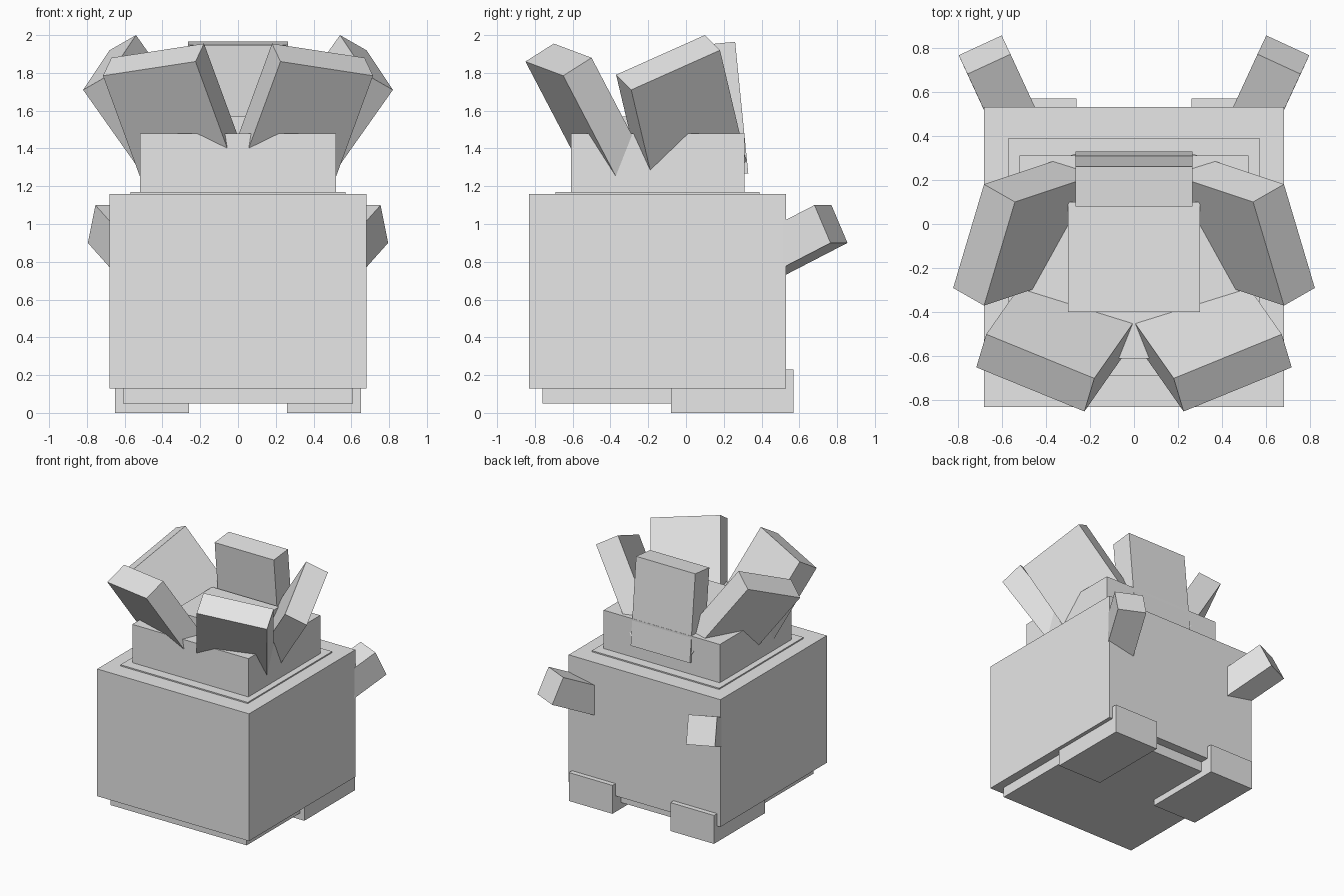
import bpy
import bmesh
from mathutils import Vector

cube = bpy.data.objects.get("Cube")
if cube:
    bpy.data.objects.remove(cube, do_unlink=True)

grey = bpy.data.materials.new("light_grey")
grey.use_nodes = True
grey.diffuse_color = (0.8, 0.8, 0.8, 1)
grey.node_tree.nodes["Principled BSDF"].inputs["Base Color"].default_value = (0.8, 0.8, 0.8, 1)


def slab(name, corner, width, thick, depth):
    """Box spanned by three edge vectors starting at one corner."""
    corner, width, thick, depth = (Vector(v) for v in (corner, width, thick, depth))
    bm = bmesh.new()
    bmesh.ops.create_cube(bm, size=1)
    for v in bm.verts:
        a, b, c = (k + 0.5 for k in v.co)
        v.co = corner + width * a + thick * b + depth * c
    bmesh.ops.recalc_face_normals(bm, faces=bm.faces)
    mesh = bpy.data.meshes.new(name)
    bm.to_mesh(mesh)
    bm.free()
    mesh.materials.append(grey)
    obj = bpy.data.objects.new(name, mesh)
    bpy.context.collection.objects.link(obj)
    return obj


def block(name, x, y, z):
    """Upright box from its ranges along each axis."""
    return slab(name, (x[0], y[0], z[0]), (x[1] - x[0], 0, 0),
                (0, y[1] - y[0], 0), (0, 0, z[1] - z[0]))


def tilted(name, corner, width, thick, length):
    """Box hanging at right angles from its exposed end face."""
    w, t = Vector(width), Vector(thick)
    return slab(name, corner, w, t, w.cross(t).normalized() * length)


# Body, base, rim, neck and the raised centre, all about one axis
mid = -0.15
for name, half_x, half_y, z in (
    ("base", 0.61, 0.61, (0.05, 0.14)),
    ("body", 0.68, 0.68, (0.13, 1.16)),
    ("rim", 0.57, 0.54, (1.15, 1.17)),
    ("neck", 0.52, 0.46, (1.16, 1.48)),
    ("centre_block", 0.30, 0.25, (1.47, 1.57)),
):
    block(name, (-half_x, half_x), (mid - half_y, mid + half_y), z)

# Paired feet, arms and leaning leaves
for side, s in (("left", 1), ("right", -1)):
    block(side + "_foot", sorted((0.26 * s, 0.65 * s)), (-0.08, 0.57), (0, 0.23))
    for part, corner, width, thick, length in (
        ("arm", (0.56, 0.77, 1.10), (0.195, -0.09, 0), (0.04, 0.085, -0.20), -0.45),
        ("side_leaf", (0.68, -0.37, 1.79), (-0.14, 0.47, 0.21), (0.14, 0.08, -0.08), 0.75),
        ("front_leaf", (0.18, -0.70, 1.955), (0.49, 0.20, -0.075), (0.045, -0.15, -0.095), 0.75),
    ):
        # Reflecting reverses the cross product, so the length changes sign
        flip = [(v[0] * s, v[1], v[2]) for v in (corner, width, thick)]
        tilted(side + "_" + part, *flip, length * s)

# Back leaf, leaning slightly forward
tilted("back_leaf", (-0.265, 0.08, 1.947), (0.53, 0, 0), (0, 0.18, 0.018), -0.7)
